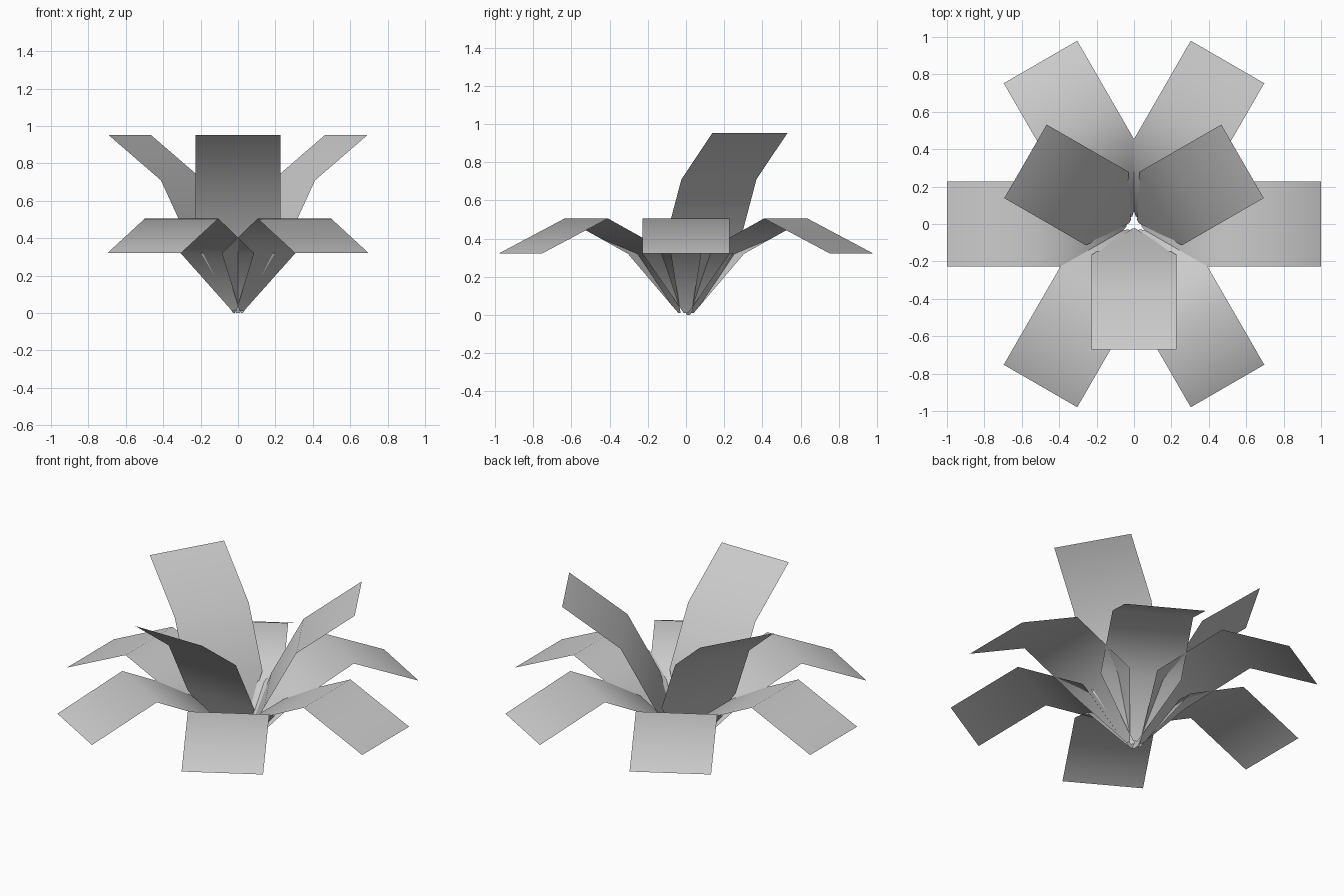
import bpy
import bmesh
from math import radians
from mathutils import Matrix

cube = bpy.data.objects.get("Cube")
if cube:
    bpy.data.objects.remove(cube, do_unlink=True)

# Single plain leaf colour
leaf_grey = bpy.data.materials.new("leaf_grey")
leaf_grey.use_nodes = True
colour = (0.6, 0.6, 0.6, 1)
leaf_grey.diffuse_color = colour
leaf_grey.node_tree.nodes["Principled BSDF"].inputs["Base Color"].default_value = colour

# Leaf profiles from base to tip: (radius, height, half width)
W = 0.227
OUTER = [(0.04, 0.01, 0.012), (0.22, 0.32, W), (0.603, 0.505, W), (1.0, 0.322, W)]
INNER = [(0.025, 0.0, 0.01), (0.165, 0.37, W), (0.345, 0.71, W), (0.67, 0.953, W)]


def make_leaf(name, profile, angle):
    """Sweep a folded paper-thin strip outwards and turn it about the centre."""
    bm = bmesh.new()
    rows = [[bm.verts.new((r, s * w, z)) for s in (-1, 1)] for r, z, w in profile]
    for low, high in zip(rows, rows[1:]):
        face = bm.faces.new((low[0], high[0], high[1], low[1]))
        face.smooth = True
    bm.transform(Matrix.Rotation(radians(angle), 4, "Z"))
    bm.normal_update()
    mesh = bpy.data.meshes.new(name)
    bm.to_mesh(mesh)
    bm.free()
    mesh.materials.append(leaf_grey)
    leaf = bpy.data.objects.new(name, mesh)
    bpy.context.collection.objects.link(leaf)


# Drooping outer ring
for i in range(6):
    make_leaf(f"outer_leaf_{i + 1}", OUTER, i * 60)

# Upright inner ring
for i in range(3):
    make_leaf(f"inner_leaf_{i + 1}", INNER, 30 + i * 120)
